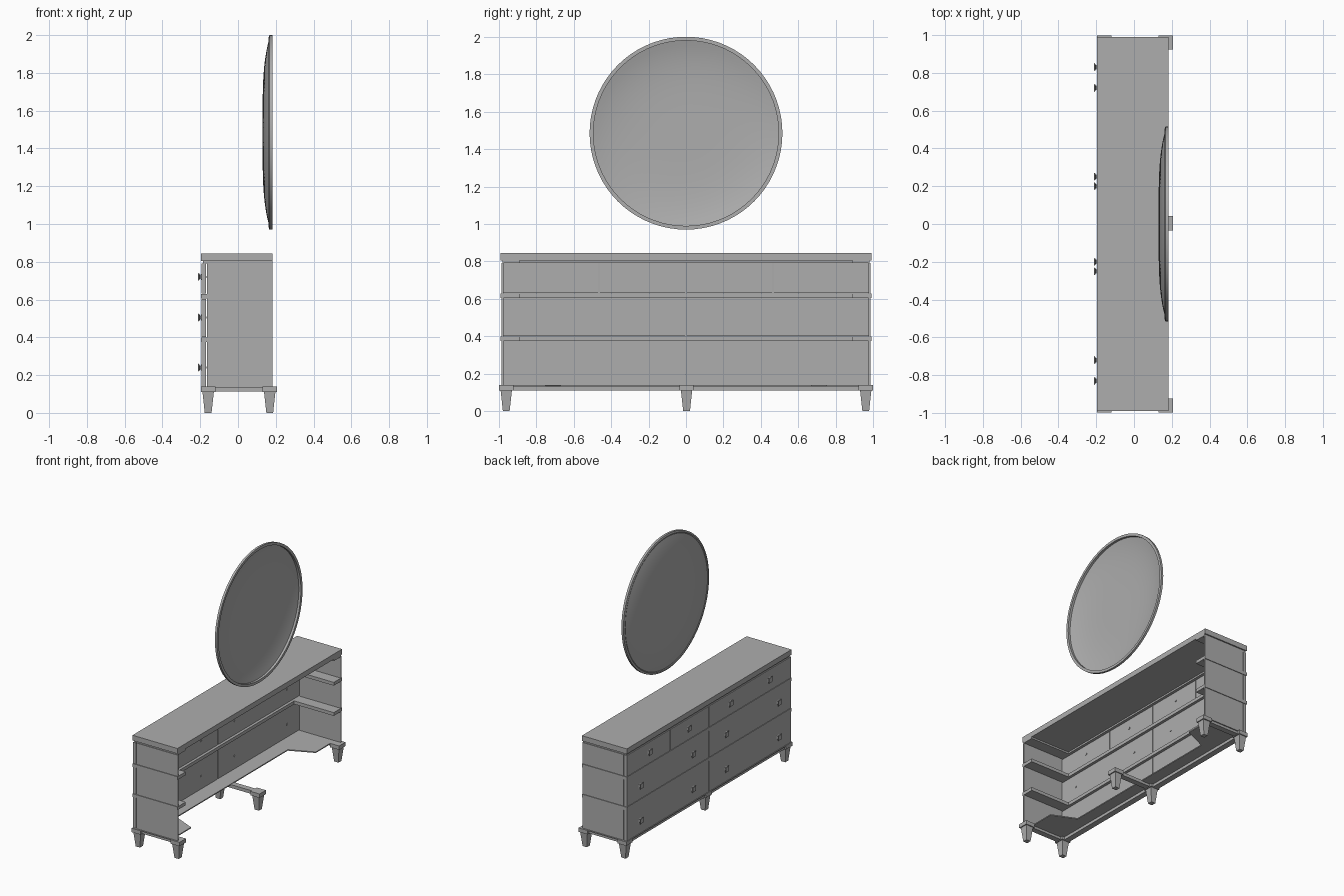
import bpy
import bmesh
import math
from mathutils import Vector

cube = bpy.data.objects.get("Cube")
if cube:
    bpy.data.objects.remove(cube, do_unlink=True)

TONE = (0.42, 0.42, 0.42, 1)
grey = bpy.data.materials.new("mid grey")
grey.use_nodes = True
grey.diffuse_color = TONE
grey.node_tree.nodes["Principled BSDF"].inputs["Base Color"].default_value = TONE


def finish(name, bm):
    bmesh.ops.recalc_face_normals(bm, faces=bm.faces)
    mesh = bpy.data.meshes.new(name)
    bm.to_mesh(mesh)
    bm.free()
    mesh.materials.append(grey)
    obj = bpy.data.objects.new(name, mesh)
    bpy.context.collection.objects.link(obj)
    return obj


def box(name, x, y, z):
    """Box from (low, high) spans."""
    bm = bmesh.new()
    bmesh.ops.create_cube(bm, size=1)
    for v in bm.verts:
        v.co = Vector([(s[0] + s[1]) / 2 + c * (s[1] - s[0]) for s, c in zip((x, y, z), v.co)])
    return finish(name, bm)


def stacked(name, base, axis, sections):
    """Square sections (offset, half width) skinned along one axis."""
    bm = bmesh.new()
    rings = []
    for off, h in sections:
        ring = []
        for a, b in ((-h, -h), (h, -h), (h, h), (-h, h)):
            p = Vector((off, a, b)) if axis == "x" else Vector((a, b, off))
            ring.append(bm.verts.new(Vector(base) + p))
        rings.append(ring)
    for r, s in zip(rings, rings[1:]):
        for i in range(4):
            j = (i + 1) % 4
            bm.faces.new((r[i], r[j], s[j], s[i]))
    bm.faces.new(rings[0])
    bm.faces.new(rings[-1])
    return finish(name, bm)


def lathe(name, profile, centre, closed):
    """Spin (radius, x) points about the x axis."""
    bm = bmesh.new()
    pts = [bm.verts.new((x, 0, r)) for r, x in profile]
    edges = [bm.edges.new(p) for p in zip(pts, pts[1:])]
    if closed:
        edges.append(bm.edges.new((pts[-1], pts[0])))
    bmesh.ops.spin(bm, geom=pts + edges, cent=(0, 0, 0), axis=(1, 0, 0),
                   angle=math.tau, steps=72)
    bmesh.ops.remove_doubles(bm, verts=bm.verts, dist=0.0001)
    obj = finish(name, bm)
    obj.location = centre
    bpy.ops.object.select_all(action="DESELECT")
    obj.select_set(True)
    bpy.context.view_layer.objects.active = obj
    bpy.ops.object.shade_smooth_by_angle(angle=math.radians(30))
    return obj


FRONT, BACK, END = -0.195, 0.183, 0.99

# Top slab
box("top_slab", (FRONT, BACK), (-END, END), (0.805, 0.845))

# Rails between the drawer rows, along the front and both ends
for label, low, high in (("upper", 0.605, 0.63), ("lower", 0.375, 0.40), ("top", 0.792, 0.806)):
    inset = 0.01 if label == "top" else 0
    box(label + "_front_rail", (FRONT + inset, -0.15), (-END + inset, END - inset), (low, high))
    for side, s in (("left", 1), ("right", -1)):
        span = sorted((s * 0.89, s * (END - inset)))
        box(f"{label}_{side}_end_rail", (-0.15, BACK), span, (low, high))

# Rows of drawers, knobs and end panels
rows = (
    ("top", 0.63, 0.792, 0.72, (-0.988, -0.465, 0, 0.465, 0.988), (-0.72, -0.25, 0.25, 0.72)),
    ("middle", 0.40, 0.605, 0.505, (-0.988, 0, 0.988), (-0.83, -0.2, 0.2, 0.83)),
    ("bottom", 0.14, 0.375, 0.24, (-0.988, 0, 0.988), (-0.83, -0.2, 0.2, 0.83)),
)
KNOB = ((0, 0.018), (0.004, 0.021), (0.011, 0.007), (0.017, 0.017), (0.024, 0.006), (0.045, 0.006))
for label, low, high, knob_z, cuts, knobs in rows:
    for i, (a, b) in enumerate(zip(cuts, cuts[1:])):
        box(f"{label}_drawer_{i + 1}", (FRONT + 0.003, -0.17), (a + 0.002, b - 0.002),
            (low + 0.001, high - 0.001))
    for i, y in enumerate(knobs):
        stacked(f"{label}_knob_{i + 1}", (-0.211, y, knob_z), "x", KNOB)
    for side, s in (("left", 1), ("right", -1)):
        box(f"{label}_{side}_end_panel", (-0.165, BACK), sorted((s * 0.975, s * 0.985)),
            (low, high))

# Bottom board: front strip with a wide slanted return at each end
outline = [(FRONT, -END), (0.13, -END), (0.13, -0.75), (-0.05, -0.67)]
outline += [(x, -y) for x, y in reversed(outline)]
bm = bmesh.new()
face = bm.faces.new([bm.verts.new((x, y, 0.132)) for x, y in outline])
ext = bmesh.ops.extrude_face_region(bm, geom=[face])
bmesh.ops.translate(bm, vec=(0, 0, 0.008),
                    verts=[g for g in ext["geom"] if isinstance(g, bmesh.types.BMVert)])
finish("bottom_board", bm)

# Base bars, blocks and tapered feet
box("front_base_bar", (-0.185, -0.14), (-0.97, 0.97), (0.11, 0.138))
for label, y in (("right", -0.96), ("centre", 0.003), ("left", 0.96)):
    box(label + "_base_bar", (-0.13, 0.14), (y - 0.022, y + 0.022), (0.113, 0.138))
    for end, x in (("front", -0.158), ("back", 0.168)):
        stacked(f"{label}_{end}_foot", (x, y, 0), "z",
                ((0, 0.018), (0.11, 0.03), (0.11, 0.038), (0.14, 0.038)))

# Round mirror: stepped rim and shallow dish
centre = (0, 0, 1.485)
lathe("mirror_rim", [(0.515, 0.183), (0.515, 0.166), (0.502, 0.162), (0.495, 0.165),
                     (0.495, 0.183)], centre, True)
steps = 16
dish = [(0.497 * i / steps, 0.13 + 0.036 * (i / steps) ** 4) for i in range(steps + 1)]
lathe("mirror_dish", dish, centre, False)
